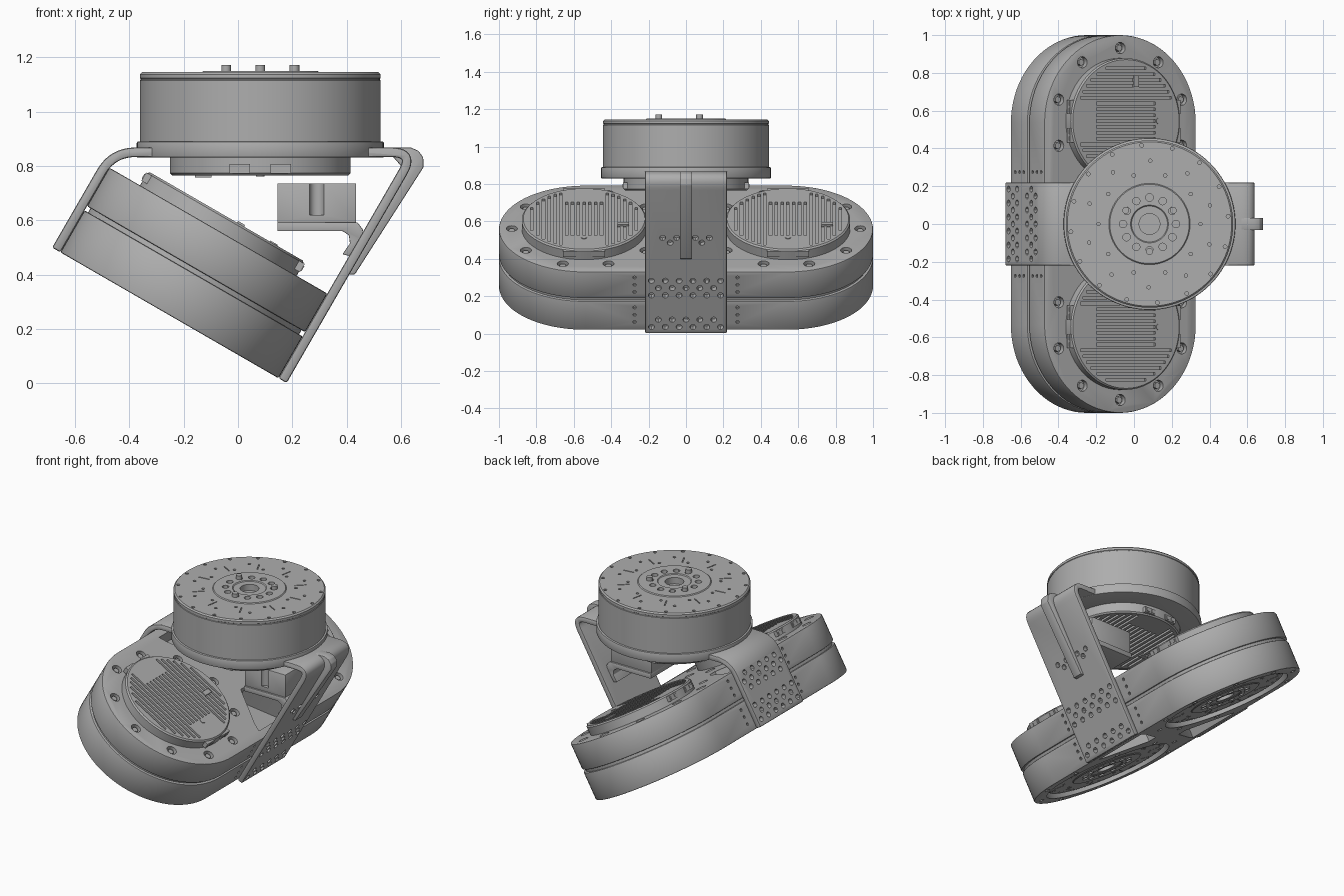
import bpy, bmesh
from math import radians, sin, cos, sqrt, pi
from mathutils import Matrix, Vector

if "Cube" in bpy.data.objects:
    bpy.data.objects.remove(bpy.data.objects["Cube"])

grey = bpy.data.materials.new("machined_grey")
grey.use_nodes = True
grey.diffuse_color = (0.42, 0.42, 0.42, 1)
grey.node_tree.nodes["Principled BSDF"].inputs["Base Color"].default_value = (0.42, 0.42, 0.42, 1)

T, R = Matrix.Translation, Matrix.Rotation
UPRIGHT = R(pi / 2, 4, 'X')                                   # profile drawn in x, z
BODY = T((-0.2525, 0, 0.25)) @ R(radians(30), 4, 'Y')         # tilted twin housing
HEAD_X, REACH, WIDE, STRAIGHT = 0.082, 0.4635, 0.22, 0.5365


def cyl(bm, x, y, z0, z1, r, seg=16, m=Matrix()):
    bmesh.ops.create_cone(bm, cap_ends=True, segments=seg, radius1=r, radius2=r, depth=z1 - z0,
                          matrix=m @ T((x, y, (z0 + z1) / 2)))


def box(bm, centre, size, m=Matrix()):
    bmesh.ops.create_cube(bm, size=1, matrix=m @ T(centre) @ Matrix.Diagonal((*size, 1)))


def prism(bm, pts, z0, z1):
    face = bm.faces.new([bm.verts.new((p[0], p[1], z0)) for p in pts])
    out = bmesh.ops.extrude_face_region(bm, geom=[face])
    bmesh.ops.translate(bm, vec=(0, 0, z1 - z0),
                        verts=[v for v in out["geom"] if isinstance(v, bmesh.types.BMVert)])
    bmesh.ops.recalc_face_normals(bm, faces=bm.faces)


def lathe(bm, profile, seg=96):
    vs = [bm.verts.new((r, 0, z)) for r, z in profile]
    es = [bm.edges.new(pair) for pair in zip(vs, vs[1:])]
    bmesh.ops.spin(bm, geom=vs + es, cent=(0, 0, 0), axis=(0, 0, 1), angle=2 * pi,
                   steps=seg, use_merge=True)
    bmesh.ops.remove_doubles(bm, verts=bm.verts, dist=1e-5)
    bmesh.ops.recalc_face_normals(bm, faces=bm.faces)


def to_object(name, bm):
    mesh = bpy.data.meshes.new(name)
    bm.to_mesh(mesh)
    bm.free()
    ob = bpy.data.objects.new(name, mesh)
    bpy.context.scene.collection.objects.link(ob)
    return ob


def finish(name, bm, m=Matrix(), bevel=0, cuts=None):
    """Bevel, drill, shade and place one part."""
    ob = to_object(name, bm)
    if bevel:
        mod = ob.modifiers.new("bevel", 'BEVEL')
        mod.width, mod.segments, mod.limit_method = bevel, 2, 'ANGLE'
    cutter = None
    if cuts:
        cutter = to_object(name + "_cutter", cuts)
        cutter.hide_render = True
        mod = ob.modifiers.new("cut", 'BOOLEAN')
        mod.operation, mod.solver, mod.object = 'DIFFERENCE', 'EXACT', cutter
        mod.use_self = True
    if ob.modifiers:
        deps = bpy.context.evaluated_depsgraph_get()
        mesh = bpy.data.meshes.new_from_object(ob.evaluated_get(deps))
        ob.modifiers.clear()
        ob.data = mesh
    if cutter:
        bpy.data.objects.remove(cutter)
    ob.data.materials.clear()
    ob.data.materials.append(grey)
    ob.data.polygons.foreach_set("use_smooth", [True] * len(ob.data.polygons))
    ob.data.set_sharp_from_angle(angle=radians(30))
    ob.matrix_world = m
    return ob


def ring(n, r, start=0):
    return [(r * cos(start + 2 * pi * k / n), r * sin(start + 2 * pi * k / n)) for k in range(n)]


def motor(name, m, r, depth):
    """Round motor with a drilled output face; origin on the face."""
    bm, cuts = bmesh.new(), bmesh.new()
    lathe(bm, [(0, -0.04), (0.055, -0.04), (0.055, 0), (0.095, 0), (0.1, 0.005), (0.21, 0.005),
               (0.215, 0), (r - 0.008, 0), (r, -0.008), (r, -0.022), (r - 0.003, -0.024),
               (r - 0.003, -0.028), (r, -0.03), (r, -depth), (0, -depth)])
    for n, rad, hole, start in ((12, 0.14, 0.02, 0), (16, r - 0.025, 0.01, 0.1),
                                (10, 0.27, 0.009, 0), (10, 0.335, 0.009, 0.3)):
        for x, y in ring(n, rad, start):
            cyl(cuts, x, y, -0.015, 0.02, hole, 12)
    for k in range(10):
        box(cuts, (0.3, 0, 0), (0.07, 0.006, 0.012), R(pi / 5 * (k + 0.2), 4, 'Z'))
    finish(name, bm, m, cuts=cuts)


def cover(name, m):
    """Finned round cover with connectors on its rim."""
    bm, cuts = bmesh.new(), bmesh.new()
    lathe(bm, [(0, 0.06), (0.325, 0.06), (0.333, 0.052), (0.333, -0.01), (0, -0.01)])
    for k in range(-9, 10):
        y = k * 0.031
        half = 0.18 if abs(k) < 4 else sqrt(0.305 ** 2 - y * y)
        box(cuts, (0, y, 0.06), (2 * half, 0.014, 0.03))
    finish(name, bm, m, cuts=cuts)
    bm = bmesh.new()
    for side in (-1, 1):
        for y in (-0.075, 0.075):
            box(bm, (side * 0.322, y, 0.035), (0.03, 0.075, 0.035))
            for d in (-0.018, 0.018):
                box(bm, (side * 0.337, y + d, 0.035), (0.006, 0.022, 0.02))
    box(bm, (0.06, 0.21, 0.06), (0.03, 0.06, 0.014))
    cyl(bm, 0.2, 0, 0.03, 0.064, 0.016)
    finish(name + "_connectors", bm, m)


def stadium(r):
    arc = [(r * cos(pi * k / 40), STRAIGHT + r * sin(pi * k / 40)) for k in range(41)]
    return arc + [(-x, -y) for x, y in arc]


def pockets(bm, z0, z1):
    for s in (-1, 1):
        prism(bm, [(s * 0.41, -0.19), (s * 0.41, 0.19), (s * 0.36, 0.17), (s * 0.13, 0.03),
                   (s * 0.13, -0.03), (s * 0.36, -0.17)], z0, z1)


def side_dots(bm, heights):
    for s in (-1, 1):
        for y in (-0.275, 0.275):
            for h in heights:
                cyl(bm, -h, y, s * REACH - 0.015, s * REACH + 0.015, 0.009, 10, R(pi / 2, 4, 'Y'))


# Twin housing: two stacked slabs around a narrower core
bm, cuts = bmesh.new(), bmesh.new()
prism(bm, stadium(REACH), 0, 0.178)
pockets(cuts, -0.02, 0.12)
for s in (-1, 1):
    cyl(cuts, 0, s * STRAIGHT, -0.02, 0.06, 0.385, 96)
    for x, y in ring(10, 0.425, radians(18)):
        cyl(cuts, x, y + s * STRAIGHT, -0.02, 0.015, 0.016)
side_dots(cuts, (0.05, 0.095, 0.14))
finish("lower_housing", bm, BODY, 0.006, cuts)

bm = bmesh.new()
prism(bm, stadium(REACH - 0.015), 0.17, 0.205)
finish("housing_core", bm, BODY)

bm, cuts, screws = bmesh.new(), bmesh.new(), bmesh.new()
prism(bm, stadium(REACH), 0.196, 0.36)
pockets(cuts, 0.23, 0.4)
for s in (-1, 1):
    for x, y in ring(10, 0.395, radians(18)):
        cyl(cuts, x, y + s * STRAIGHT, 0.325, 0.38, 0.03)
        cyl(screws, x, y + s * STRAIGHT, 0.32, 0.35, 0.018, 6)
side_dots(cuts, (0.235, 0.28, 0.325))
finish("upper_housing", bm, BODY, 0.006, cuts)
finish("housing_screws", screws, BODY)

for s, side in ((-1, "front"), (1, "back")):
    cover(side + "_cover", BODY @ T((0, s * 0.545, 0.36)))
    motor(side + "_motor", BODY @ T((0, s * STRAIGHT, 0.02)) @ R(pi, 4, 'X'), 0.37, 0.05)

# Head motor, its flange, lower cover and locating pins
motor("head_motor", T((HEAD_X, 0, 1.145)), 0.443, 0.265)
bm = bmesh.new()
cyl(bm, 0, 0, 0.83, 0.89, 0.455, 96)
finish("head_flange", bm, T((HEAD_X, 0, 0)), 0.006)
cover("head_cover", T((HEAD_X, 0, 0.825)) @ R(pi, 4, 'X') @ R(pi / 2, 4, 'Z'))
bm = bmesh.new()
for x, y in ring(3, 0.145, radians(30)):
    cyl(bm, x, y, 1.12, 1.172, 0.018, 24)
finish("locating_pins", bm, T((HEAD_X, 0, 0)))

# Flared plate joining the flange to the arms
quarter = [(0.56, 0.215), (0.47, 0.22), (0.42, 0.235), (0.37, 0.28), (0.33, 0.33)]
half = quarter + [(2 * HEAD_X - x, y) for x, y in reversed(quarter)]
bm = bmesh.new()
prism(bm, half + [(x, -y) for x, y in reversed(half)], 0.834, 0.866)
finish("flared_plate", bm)


def bent_strip(start, corner, end, bend, thick):
    """Outline of a strip with one rounded bend."""
    a, c, b = Vector(start), Vector(corner), Vector(end)
    p, q = c + (a - c).normalized() * bend, c + (b - c).normalized() * bend
    path = [a] + [p.lerp(c, t / 10).lerp(c.lerp(q, t / 10), t / 10) for t in range(11)] + [b]
    outer, inner = [], []
    for i, v in enumerate(path):
        d = (path[min(i + 1, len(path) - 1)] - path[max(i - 1, 0)]).normalized()
        off = Vector((-d.y, d.x)) * thick / 2
        outer.append(v + off)
        inner.append(v - off)
    return outer + inner[::-1]


# Bent arms with staggered rows of holes
for side, name, end_x, rows in ((-1, "right_arm", -0.2, (0.04, 0.085, 0.13, 0.235, 0.28, 0.325)),
                                (1, "left_arm", 0.35, (0.04, 0.085, 0.235, 0.28, 0.325))):
    foot = BODY @ Vector((side * (REACH + 0.0175), 0, 0))
    rise = 0.85 - foot.z
    corner = (foot.x + rise * 0.57735, 0.85)
    bm, cuts = bmesh.new(), bmesh.new()
    prism(bm, bent_strip((foot.x, foot.z), corner, (end_x, 0.85), 0.085, 0.035), -WIDE, WIDE)
    across = UPRIGHT.inverted() @ BODY @ R(pi / 2, 4, 'Y')
    for i, h in enumerate(rows):
        for k in range(6 - i % 2):
            y = (k - 2.5 + 0.5 * (i % 2)) * 0.074
            cyl(cuts, -h, y, side * 0.481 - 0.03, side * 0.481 + 0.03, 0.016, 12, across)
    if side > 0:
        for y, h in ((-0.125, 0.59), (-0.085, 0.56), (-0.05, 0.59),
                     (0.05, 0.59), (0.085, 0.56), (0.125, 0.59)):
            cyl(cuts, -h, y, 0.45, 0.51, 0.016, 12, across)
    finish(name, bm, UPRIGHT, 0.008, cuts)

# Stiffening rib on the back of the long arm
bm = bmesh.new()
prism(bm, [(0.47, 0.866), (0.635, 0.868), (0.665, 0.855), (0.682, 0.83), (0.683, 0.795),
           (0.43, 0.4), (0.4, 0.4), (0.6, 0.75), (0.6, 0.8), (0.57, 0.834), (0.47, 0.834)],
      -0.033, 0.033)
finish("arm_rib", bm, UPRIGHT, 0.005)

# Sensor block on a hooked shelf
bm, cuts = bmesh.new(), bmesh.new()
box(bm, (0.29, 0, 0.663), (0.29, 0.28, 0.146))
cyl(cuts, 0.29, -0.145, 0.62, 0.76, 0.027, 24)
finish("sensor_block", bm, bevel=0.003, cuts=cuts)
bm = bmesh.new()
prism(bm, [(0.145, 0.592), (0.44, 0.592), (0.46, 0.565), (0.455, 0.53), (0.41, 0.468),
           (0.385, 0.475), (0.412, 0.515), (0.408, 0.545), (0.385, 0.56), (0.145, 0.56)],
      -0.15, 0.15)
finish("sensor_shelf", bm, UPRIGHT, 0.003)
